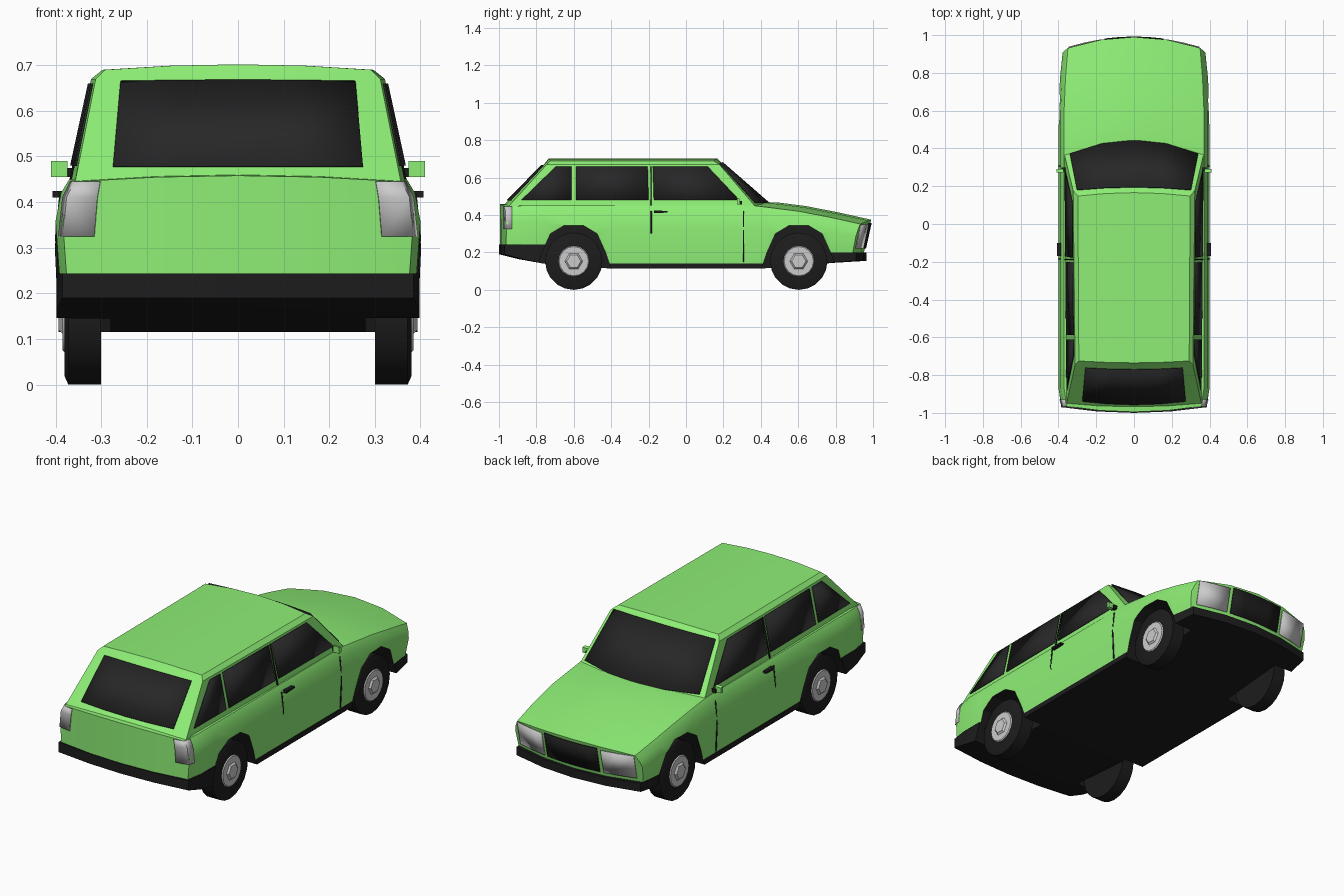
import bpy, bmesh, math

if "Cube" in bpy.data.objects:
    bpy.data.objects.remove(bpy.data.objects["Cube"])


def material(name, rgb):
    m = bpy.data.materials.new(name)
    m.diffuse_color = (*rgb, 1)
    m.use_nodes = True
    m.node_tree.nodes["Principled BSDF"].inputs["Base Color"].default_value = m.diffuse_color
    return m


GREEN = material("green_paint", (0.27, 0.86, 0.18))
BLACK = material("black_trim", (0.012, 0.012, 0.012))
GLASS = material("dark_glass", (0.02, 0.02, 0.02))
F5 = (-1, -0.5, 0, 0.5, 1)


def make(name, verts, faces, mat=None, smooth=True):
    me = bpy.data.meshes.new(name)
    me.from_pydata(verts, [], faces)
    bm = bmesh.new()
    bm.from_mesh(me)
    bmesh.ops.recalc_face_normals(bm, faces=bm.faces)
    bm.to_mesh(me)
    bm.free()
    ob = bpy.data.objects.new(name, me)
    bpy.context.collection.objects.link(ob)
    if mat:
        me.materials.append(mat)
    if smooth:
        shade(ob)
    return ob


def shade(ob):
    bpy.ops.object.select_all(action='DESELECT')
    ob.select_set(True)
    bpy.context.view_layer.objects.active = ob
    bpy.ops.object.shade_smooth_by_angle(angle=math.radians(30))


def loft(name, rings, mat, smooth=True):
    """Skin closed rings of 5 + k + 5 + k points, caps bridged between the two rows of 5."""
    n = len(rings[0])
    h = n // 2
    faces = [(r * n + i, r * n + (i + 1) % n, (r + 1) * n + (i + 1) % n, (r + 1) * n + i)
             for r in range(len(rings) - 1) for i in range(n)]
    for b in (0, (len(rings) - 1) * n):
        faces += [(b + i, b + i + 1, b + h + 3 - i, b + h + 4 - i) for i in range(4)]
        if h > 5:
            faces.append([b + i for i in range(4, h + 1)])
            faces.append([b + i for i in range(h + 4, n)] + [b])
    return make(name, [p for r in rings for p in r], faces, mat, smooth)


def panel(name, rows, mat=None, mirror=False):
    """Thin sheet through rows of points."""
    w = len(rows[0])
    faces = [(r * w + i, r * w + i + 1, (r + 1) * w + i + 1, (r + 1) * w + i)
             for r in range(len(rows) - 1) for i in range(w - 1)]
    ob = make(name, [p for r in rows for p in r], faces, mat)
    s = ob.modifiers.new("thickness", 'SOLIDIFY')
    s.thickness, s.offset = 0.005, 0
    if mirror:
        ob.modifiers.new("mirror", 'MIRROR')
    return ob


def prism(name, yz, x0, x1, mat, mirror=True):
    n = len(yz)
    verts = [(x, y, z) for x in (x0, x1) for y, z in yz]
    faces = [range(n), range(n, 2 * n)] + [(i, (i + 1) % n, n + (i + 1) % n, n + i) for i in range(n)]
    ob = make(name, verts, [tuple(f) for f in faces], mat, False)
    if mirror:
        ob.modifiers.new("mirror", 'MIRROR')
    return ob


def bow(x, amount):
    return amount * max(0, 1 - (x / 0.385) ** 2)


# Lower body: y, bow, rake, width scale, crown z, shoulder z, sill z
def body_ring(y, b, rake, s, zt, zs, zb):
    top = [(f * 0.37 * s, zs + (zt - zs) * (1 - f * f)) for f in F5]
    side = [(0.388 * s, zs - 0.03), (0.40 * s, zb + 0.6 * (zs - zb))]
    base = [(-f * 0.39 * s, zb) for f in F5]
    pts = top + side + base + [(-x, z) for x, z in reversed(side)]
    return [(x, y + bow(x, b) + rake * (z - zt), z) for x, z in pts]


body = loft("body", [body_ring(*r) for r in (
    (-0.96, -0.035, 0, 0.96, 0.458, 0.445, 0.22),
    (-0.87, -0.02, 0, 1, 0.465, 0.45, 0.22),
    (-0.75, 0, 0, 1, 0.465, 0.45, 0.22),
    (-0.42, 0, 0, 1, 0.465, 0.45, 0.135),
    (0.36, 0.05, 0, 1, 0.470, 0.45, 0.135),
    (0.44, 0.06, 0, 1, 0.466, 0.44, 0.135),
    (0.60, 0.04, 0, 1, 0.448, 0.42, 0.17),
    (0.77, 0.04, 0, 0.98, 0.415, 0.387, 0.19),
    (0.925, 0.065, 0.22, 0.945, 0.375, 0.352, 0.19))], GREEN)


# Black floor, sills and bumpers
def floor_ring(y, b, w, zt, zb):
    row = [(f * w, y + bow(f * w, b)) for f in F5]
    return [(x, v, zt) for x, v in row] + [(x, v, zb) for x, v in reversed(row)]


floor = loft("floor_and_bumpers", [floor_ring(*r) for r in (
    (-0.97, -0.03, 0.385, 0.243, 0.19), (-0.88, -0.02, 0.398, 0.243, 0.165),
    (-0.76, 0, 0.398, 0.243, 0.14), (-0.42, 0, 0.394, 0.142, 0.115),
    (0.42, 0, 0.394, 0.142, 0.115), (0.77, 0.03, 0.39, 0.20, 0.145),
    (0.905, 0.06, 0.368, 0.20, 0.155))], BLACK)

# Wheel arches cut through body and floor
ARCH = [(-0.21, 0.08), (-0.17, 0.2), (-0.125, 0.3), (-0.05, 0.345),
        (0.05, 0.345), (0.125, 0.3), (0.17, 0.2), (0.21, 0.08)]
for yc in (-0.6, 0.603):
    for x0, x1 in ((0.28, 0.5), (-0.5, -0.28)):
        cutter = prism("arch_cutter", [(yc + y, z) for y, z in ARCH], x0, x1, BLACK, False)
        cutter.hide_render = True
        for ob in (body, floor):
            m = ob.modifiers.new("arch", 'BOOLEAN')
            m.object, m.operation, m.solver = cutter, 'DIFFERENCE', 'EXACT'
            m.material_mode = 'TRANSFER'
            bpy.context.view_layer.objects.active = ob
            bpy.ops.object.modifier_apply(modifier=m.name)
        bpy.data.objects.remove(cutter)
for ob in (body, floor):
    shade(ob)

# Cabin: z, crown, front (half width, y, bow), rear (half width, y, bow)
CABIN = ((0.44, 0, (0.37, 0.375, 0.09), (0.358, -0.955, -0.032)),
         (0.67, 0.004, (0.322, 0.178, 0.018), (0.312, -0.745, -0.012)),
         (0.69, 0.012, (0.297, 0.148, 0.018), (0.292, -0.725, -0.01)))


def edge_point(level, f, end):
    z, crown = level[:2]
    w, y, b = level[end]
    return (f * w, y + b * (1 - f * f), z + crown * (1 - f * f))


loft("cabin", [[edge_point(l, f, 2) for f in F5] + [edge_point(l, -f, 3) for f in F5]
               for l in CABIN], GREEN)


# Windscreen and tailgate glass, laid on the cabin ends
def end_glass(name, end, z0, z1, k0, k1, off):
    rows = []
    for z, k in ((z0, k0), (z1, k1)):
        t = (z - 0.44) / 0.23
        row = []
        for f in F5:
            a, b = (edge_point(l, f * k, end) for l in CABIN[:2])
            x, y, v = (p + (q - p) * t for p, q in zip(a, b))
            row.append((x, y + off, v + 0.003))
        rows.append(row)
    panel(name, rows, GLASS)


end_glass("windscreen", 2, 0.462, 0.674, 0.93, 0.94, 0.004)
end_glass("rear_window", 3, 0.475, 0.66, 0.78, 0.82, -0.004)


# Side windows
def side_x(y, z):
    return 0.372 - (z - 0.44) * 0.2087 - 0.011 * (0.3 - y) / 1.3


for name, b0, b1, t0, t1 in (("quarter_window", -0.88, -0.612, -0.695, -0.612),
                             ("rear_door_window", -0.587, -0.20, -0.587, -0.205),
                             ("front_door_window", -0.172, 0.285, -0.178, 0.115)):
    panel(name, [[(side_x(y, z) + 0.002, y, z) for y in ys]
                 for z, ys in ((0.48, (b0, b1)), (0.66, (t0, t1)))], GLASS, True)


# Headlamps and grille on the raked nose
def nose(x, z):
    return (x, 0.929 + bow(x, 0.065) + 0.22 * (z - 0.375), z)


panel("headlamp", [[nose(x, z) for x in (0.175, 0.26, 0.345)] for z in (0.222, 0.35)], None, True)
panel("grille", [[nose(x * 0.155, z) for x in F5] for z in (0.222, 0.358)], BLACK)

# Tail lamps wrapping the rear corners
panel("tail_lamp", [[(a, -0.976, z), (b, -0.964, z), (c, -0.93, z)] for z, a, b, c in (
    (0.325, 0.315, 0.382, 0.392), (0.41, 0.308, 0.374, 0.383), (0.445, 0.302, 0.357, 0.366))], None, True)

# Door seams, handles, mirrors
for name, y, zs in (("front_door_seam", 0.307, (0.15, 0.30, 0.42)), ("rear_door_seam", -0.186, (0.27, 0.32, 0.42))):
    panel(name, [[(x, y + d, z) for d in (-0.003, 0.003)]
                 for z, x in zip(zs, (0.392, 0.399, 0.389))], BLACK, True)
panel("door_pillar_seam", [[(side_x(y, z) + 0.001, y, z) for y in (-0.191, -0.185)]
                           for z in (0.45, 0.66)], BLACK, True)
prism("door_handle", [(-0.17, 0.41), (-0.10, 0.413), (-0.10, 0.422), (-0.17, 0.424)], 0.385, 0.407, BLACK)
prism("mirror_stem", [(0.28, 0.455), (0.3, 0.455), (0.3, 0.475), (0.28, 0.475)], 0.36, 0.385, BLACK)
prism("mirror", [(0.272, 0.455), (0.29, 0.458), (0.29, 0.486), (0.272, 0.49)], 0.374, 0.41, GREEN)


# Wheels: tyre, dished rim, hexagonal hub
def disc(name, sides, r1, r2, x0, x1, y, mat):
    sgn = 1 if x1 > 0 else -1
    bpy.ops.mesh.primitive_cone_add(vertices=sides, radius1=r1, radius2=r2, depth=abs(x1 - x0),
                                    location=((x0 + x1) / 2, y, 0.153), rotation=(0, sgn * math.pi / 2, 0))
    ob = bpy.context.object
    ob.name = name
    if mat:
        ob.data.materials.append(mat)
    shade(ob)


for y in (-0.6, 0.603):
    for s in (-1, 1):
        disc("tyre", 20, 0.153, 0.153, s * 0.30, s * 0.372, y, BLACK)
        disc("tyre_shoulder", 20, 0.153, 0.135, s * 0.372, s * 0.38, y, BLACK)
        disc("rim", 16, 0.088, 0.078, s * 0.375, s * 0.385, y, None)
        disc("hub", 6, 0.05, 0.038, s * 0.383, s * 0.394, y, None)
